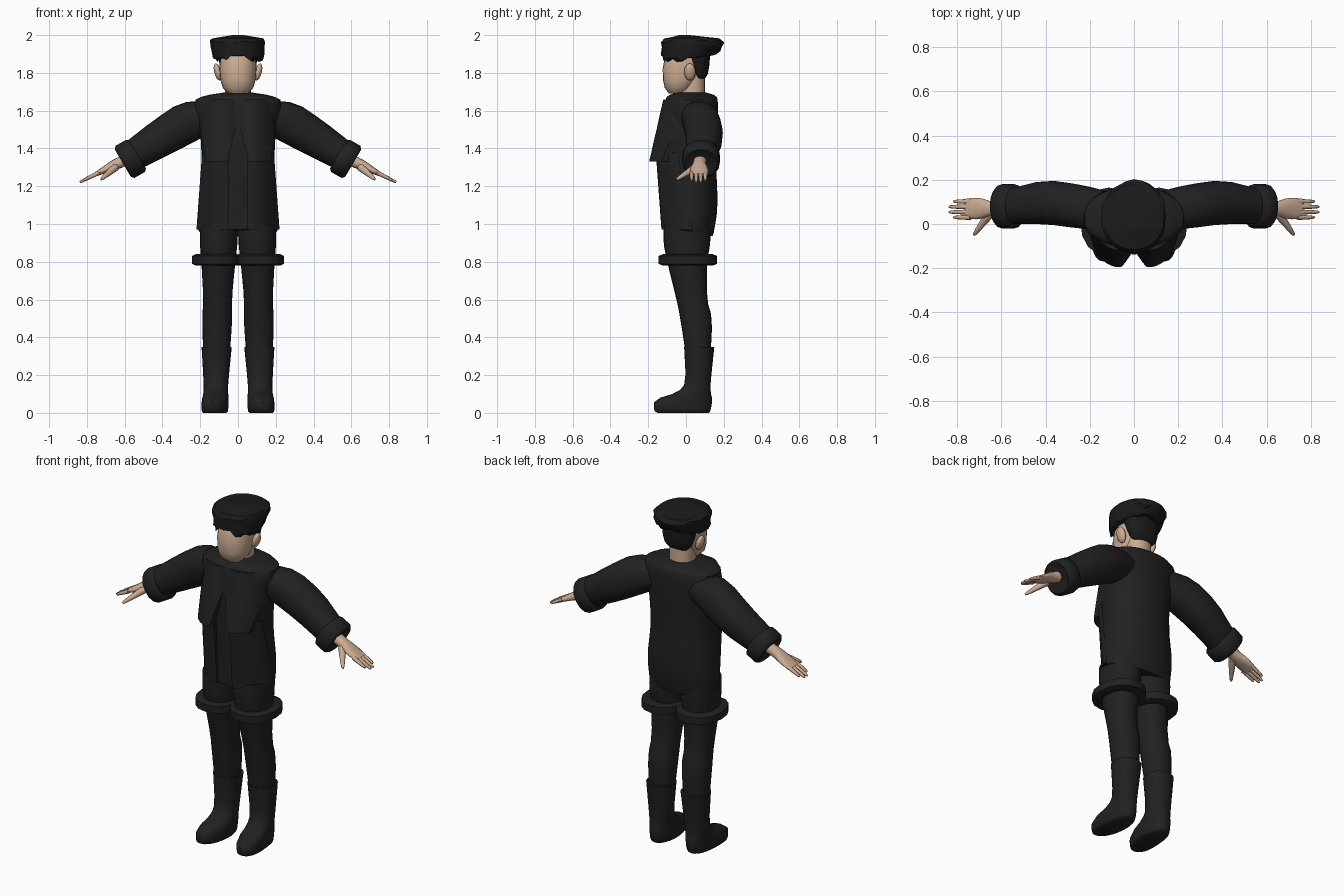
import bpy, bmesh, math, random
from mathutils import Vector

random.seed(4)
if "Cube" in bpy.data.objects:
    bpy.data.objects.remove(bpy.data.objects["Cube"])


def material(name, *color):
    mat = bpy.data.materials.new(name)
    mat.use_nodes = True
    mat.diffuse_color = (*color, 1)
    shader = mat.node_tree.nodes["Principled BSDF"]
    shader.inputs["Base Color"].default_value = (*color, 1)
    return mat


CLOTH = material("black cloth", .015, .015, .015)
HAIR = material("black hair", .011, .011, .011)
SKIN = material("skin", .6, .41, .29)


def finish(name, bm, mat, angle=50):
    """Turn the mesh into a named object with smooth shading and sharp creases."""
    bmesh.ops.recalc_face_normals(bm, faces=bm.faces)
    mesh = bpy.data.meshes.new(name)
    bm.to_mesh(mesh)
    bm.free()
    mesh.materials.append(mat)
    part = bpy.data.objects.new(name, mesh)
    bpy.context.collection.objects.link(part)
    bpy.ops.object.select_all(action='DESELECT')
    bpy.context.view_layer.objects.active = part
    part.select_set(True)
    bpy.ops.object.shade_smooth_by_angle(angle=math.radians(angle))


def soften(rings):
    """Cut the corners of the profile, keeping both end rings."""
    result = [rings[0]]
    for first, second in zip(rings, rings[1:]):
        for t in (.25, .75):
            result.append([p.lerp(q, t) for p, q in zip(first, second)])
    return result + [rings[-1]]


def loft(name, mat, rings, sides=24, power=2.2, tweak=None, soft=True, angle=50):
    """Skin superellipse rings given as centre, first radius and second radius."""
    rings = [[Vector(part) for part in ring] for ring in rings]
    if soft:
        rings = soften(rings)
    bm = bmesh.new()
    loops = []
    for centre, u, v in rings:
        loop = []
        for k in range(sides):
            turn = math.tau * k / sides
            c, s = math.cos(turn), math.sin(turn)
            point = centre + u * math.copysign(abs(c) ** (2 / power), c)
            point += v * math.copysign(abs(s) ** (2 / power), s)
            if tweak:
                tweak(point)
            loop.append(bm.verts.new(point))
        loops.append(loop)
    for low, high in zip(loops, loops[1:]):
        for k in range(sides):
            bm.faces.new((low[k - 1], low[k], high[k], high[k - 1]))
    bm.faces.new(loops[0])
    bm.faces.new(loops[-1])
    finish(name, bm, mat, angle)


def upright(*rows, side=0):
    """Level rings from height, half width, front and back; legs lean outward."""
    return [((side * (.12 - .02 * z), (front + back) / 2, z), (width, 0, 0),
             (0, (back - front) / 2, 0)) for z, width, front, back in rows]


def along_arm(side, *rows):
    """Tilted rings from x, height, y, thickness radius and depth radius."""
    return [((side * x, y, z), (side * r / 2, 0, r * .87), (0, depth, 0))
            for x, z, y, r, depth in rows]


def band(name, centre, u, v, axis):
    """Thick rolled ring around a limb."""
    centre, u, v, axis = map(Vector, (centre, u, v, axis))
    profile = ((-.8, .5), (-1, .85), (-.7, 1), (.7, 1), (1, .85), (.8, .5))
    loft(name, CLOTH, [(centre + axis * t, u * r, v * r) for t, r in profile], 16, soft=False)


def finger(name, start, end, thick, thin):
    """Tapering digit with a blunt tip."""
    start, end = Vector(start), Vector(end)
    u = (end - start).cross((0, 0, 1)).normalized()
    v = (end - start).cross(u).normalized()
    loft(name, SKIN, [(start.lerp(end, t), u * r, v * r)
                      for t, r in ((0, thick), (.9, thin), (1, thin / 2))], 8)


def panel(name, side, top, bottom, inner, outer, front, depth):
    """Curved coat front whose edges follow rules over t, from top to bottom."""
    bm = bmesh.new()
    rows, cols = 10, 8
    grid = []
    for i in range(rows + 1):
        t = i / rows
        line = []
        for k in range(cols + 1):
            x = inner(t) + (outer(t) - inner(t)) * k / cols
            bend = 6 * (x - .07) ** 2
            line.append(bm.verts.new((side * x, front(t) + bend, top + (bottom - top) * t)))
        grid.append(line)
    for upper, lower in zip(grid, grid[1:]):
        for k in range(cols):
            bm.faces.new((upper[k], upper[k + 1], lower[k + 1], lower[k]))
    sheet = bm.faces[:]
    wall = bmesh.ops.extrude_face_region(bm, geom=sheet, use_keep_orig=True)
    moved = [v for v in wall["geom"] if isinstance(v, bmesh.types.BMVert)]
    bmesh.ops.translate(bm, verts=moved, vec=(0, depth, 0))
    finish(name, bm, CLOTH, 40)


# Jacket body with a hem that dips at the back
def dip_hem(point):
    if point.z < 1:
        point.z -= max(0, point.y) / 4


loft("jacket_body", CLOTH, upright(
    (.97, .21, -.12, .14), (1.07, .21, -.12, .17), (1.3, .19, -.14, .16),
    (1.5, .2, -.13, .17), (1.65, .24, -.11, .17), (1.68, .18, -.1, .16),
    (1.695, .08, -.05, .11)), 32, tweak=dip_hem)


# Hair mop with a ragged rim, raised at the back and over the brow
def ragged(point):
    if point.z < 1.98:
        spread = random.uniform(.96, 1.03)
        point.x *= spread
        point.y *= spread
        point.z += max(0, point.y) * 3 * max(0, 1.94 - point.z)
        point.z += random.uniform(-.01, .01)
    if point.z < 1.9 and point.y < -.08 and abs(point.x) < .06:
        point.z += .02


loft("hair_mop", HAIR, upright(
    (1.89, .09, -.08, .12), (1.86, .13, -.13, .15), (1.92, .14, -.13, .19),
    (1.98, .15, -.13, .2), (1.99, .09, -.07, .11), (2, .03, -.04, .02)),
    28, tweak=ragged, angle=30)
loft("back_hair", HAIR, upright(
    (1.77, .06, .05, .1), (1.8, .09, .03, .12), (1.92, .11, -.02, .13)))

# Head and neck
loft("head", SKIN, upright(
    (1.69, .05, -.09, 0), (1.73, .09, -.12, .05), (1.85, .1, -.125, .11),
    (1.95, .08, -.08, .1)))
loft("neck", SKIN, upright((1.65, .07, -.04, .1), (1.8, .07, -.03, .1)))

for side, word in ((1, "left"), (-1, "right")):
    # Jacket fronts: a chest flap opening in a notch, and a straight skirt below
    panel(word + "_chest_flap", side, 1.66, 1.33, lambda t: .08 * max(0, t - .3),
          lambda t: .2 - .03 * abs(1 - 2 * t), lambda t: -.12 - .075 * t, .06)
    panel(word + "_skirt_panel", side, 1.38, .97, lambda t: .05,
          lambda t: .19 + .03 * t, lambda t: -.16 + .03 * t, .03)

    # Sleeve and rolled cuff
    loft(word + "_sleeve", CLOTH, along_arm(
        side, (.13, 1.58, .06, .08, .09), (.25, 1.55, .08, .11, .1),
        (.4, 1.46, .1, .1, .1), (.56, 1.36, .08, .08, .08)))
    band(word + "_cuff", (side * .57, .08, 1.345), (side * .05, 0, .085), (0, .1, 0),
         (side * .04, 0, -.023))

    # Hand, fingers and thumb
    loft(word + "_hand", SKIN, along_arm(
        side, (.56, 1.35, .08, .03, .04), (.64, 1.32, .07, .03, .03),
        (.7, 1.29, .07, .02, .05), (.76, 1.26, .07, .01, .045)), 16)
    for n in range(4):
        y = .03 + .024 * n
        reach = .1 - .01 * (n - 1.5) ** 2
        finger(f"{word}_finger_{n}", (side * .74, y, 1.27),
               (side * (.74 + reach), y, 1.27 - reach / 2), .012, .008)
    finger(word + "_thumb", (side * .65, .05, 1.3), (side * .725, -.05, 1.235), .022, .01)

    # Ear, flaring toward its top
    bm = bmesh.new()
    bmesh.ops.create_uvsphere(bm, u_segments=14, v_segments=9, radius=1)
    for v in bm.verts:
        x, y, z = v.co
        v.co = (side * (.107 + .02 * x + .01 * z), .02 + .03 * y, 1.805 + .045 * z)
    finish(word + "_ear", bm, SKIN)

    # Trouser leg and thigh band
    loft(word + "_trouser_leg", CLOTH, upright(
        (.3, .07, 0, .13), (.5, .08, -.03, .14), (.6, .075, -.05, .11),
        (.8, .09, -.1, .11), (.9, .1, -.12, .13), (1, .1, -.12, .13), side=side))
    band(word + "_thigh_band", (side * .113, .01, .81), (.13, 0, 0), (0, .155, 0), (0, 0, .03))

    # Boot with the toe turned slightly outward
    def toe_out(point):
        if point.z < .12:
            point.x += side * max(0, -point.y) / 10

    loft(word + "_boot", CLOTH, upright(
        (0, .06, -.15, .12), (.01, .07, -.17, .13), (.07, .07, -.17, .14),
        (.11, .065, -.04, .13), (.16, .065, 0, .13), (.35, .08, -.01, .15),
        side=side), tweak=toe_out)
